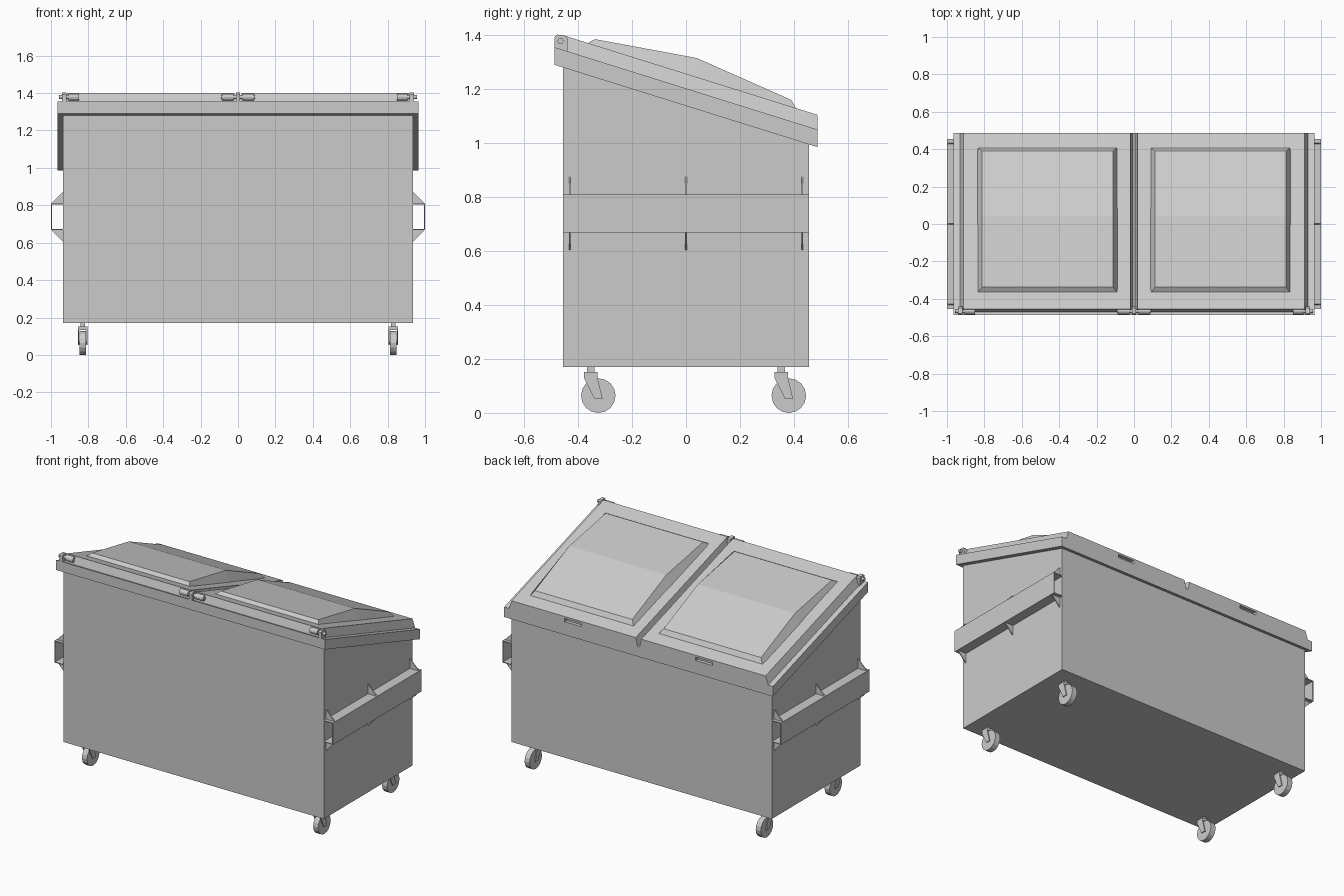
import bpy, bmesh, math

if "Cube" in bpy.data.objects:
    bpy.data.objects.remove(bpy.data.objects["Cube"])

SLOPE = -0.313          # fall of the sloping top, front to back


def finish(name, bm):
    bmesh.ops.recalc_face_normals(bm, faces=bm.faces)
    me = bpy.data.meshes.new(name)
    bm.to_mesh(me)
    bm.free()
    ob = bpy.data.objects.new(name, me)
    bpy.context.collection.objects.link(ob)
    return ob


def loft(name, rings):
    """Closed solid through rings of equal point count."""
    bm = bmesh.new()
    vs = [[bm.verts.new(p) for p in r] for r in rings]
    n = len(vs[0])
    for a, b in zip(vs, vs[1:]):
        for i in range(n):
            j = (i + 1) % n
            bm.faces.new((a[i], a[j], b[j], b[i]))
    bm.faces.new(vs[0])
    bm.faces.new(vs[-1])
    return finish(name, bm)


def prism_x(name, yz, x0, x1):
    return loft(name, [[(x, y, z) for y, z in yz] for x in (x0, x1)])


def prism_y(name, xz, y0, y1):
    return loft(name, [[(x, y, z) for x, z in xz] for y in (y0, y1)])


def circle(cy, cz, r, n):
    return [(cy + r * math.sin(2 * math.pi * i / n),
             cz - r * math.cos(2 * math.pi * i / n)) for i in range(n)]


def top(h, y):
    return h + SLOPE * y


# Bin body and sloping rim
prism_x("body", [(-0.455, 0.17), (0.455, 0.17), (0.455, top(1.16, 0.455)),
                 (-0.455, top(1.16, -0.455))], -0.935, 0.935)
Y = 0.487
prism_x("rim", [(-Y, top(1.1375, -Y)), (Y, top(1.1375, Y)),
                (Y, top(1.2025, Y)), (-Y, top(1.2025, -Y))], -0.965, 0.965)


def rect(x0, x1, y0, y1, h):
    return [(x, y, top(h, y)) for x, y in ((x0, y0), (x1, y0), (x1, y1), (x0, y1))]


for s, side in ((-1, "left"), (1, "right")):
    # Lid slab with tapered edges
    lid = loft(side + "_lid", [
        rect(s * 0.006, s * 0.932, -0.472, Y, 1.200),
        rect(s * 0.020, s * 0.912, -0.455, Y, 1.257)])

    # Grip slot in the back edge of the lid
    cut = prism_x(side + "_grip_cutter", [(0.465, 1.07), (0.51, 1.07),
                  (0.51, 1.092), (0.465, 1.092)], s * 0.47 - 0.06, s * 0.47 + 0.06)
    cut.hide_render = True
    cut.hide_viewport = True
    cut.display_type = 'WIRE'
    m = lid.modifiers.new("grip", 'BOOLEAN')
    m.operation = 'DIFFERENCE'
    m.object = cut

    # Raised panel, bent along its middle
    bm = bmesh.new()
    rows = []
    for y, yb, z in ((-0.337, -0.372, 1.385), (0.04, 0.04, 1.315), (0.39, 0.412, 1.16)):
        zb = top(1.25, yb)
        inset = 0.028
        rows.append([bm.verts.new(p) for p in (
            (s * 0.085, yb, zb), (s * (0.085 + inset), y, z),
            (s * (0.84 - inset), y, z), (s * 0.84, yb, zb))])
    for a, b in zip(rows, rows[1:]):
        for i in range(4):
            j = (i + 1) % 4
            bm.faces.new((a[i], a[j], b[j], b[i]))
    bm.faces.new(rows[0])
    bm.faces.new(rows[-1])
    finish(side + "_lid_panel", bm)

    # Outer hinge: bracket, pin and lid knuckle
    bracket = [(-Y, 1.34), (-0.44, 1.33), (-0.44, 1.39), (-0.448, 1.398),
               (-0.478, 1.402), (-Y, 1.393)]
    prism_x(side + "_hinge_bracket", bracket, s * 0.918, s * 0.94)
    prism_x(side + "_hinge_pin", circle(-0.465, 1.378, 0.011, 12), s * 0.85, s * 0.957)
    prism_x(side + "_hinge_knuckle", circle(-0.465, 1.378, 0.018, 12), s * 0.85, s * 0.905)
    prism_x(side + "_middle_knuckle", circle(-0.465, 1.378, 0.018, 12), s * 0.025, s * 0.085)

    # Fork channel on the side: open-ended C section
    prism_y(side + "_fork_channel", [(s * x, z) for x, z in (
        (0.93, 0.668), (1.0, 0.668), (1.0, 0.81), (0.93, 0.81),
        (0.93, 0.805), (0.995, 0.805), (0.995, 0.673), (0.93, 0.673))], -0.455, 0.455)
    for i, y in enumerate((-0.431, 0, 0.431)):
        for z, d, lab in ((0.809, 1, "upper"), (0.669, -1, "lower")):
            prism_y(f"{side}_{lab}_gusset_{i}", [
                (s * 0.93, z), (s * 0.998, z), (s * 0.93, z + d * 0.07)],
                y - 0.003, y + 0.003)

    # Swivel casters
    for y, end in ((-0.353, "front"), (0.353, "back")):
        tag = f"{side}_{end}_caster"
        x = s * 0.83
        cy, cz = y + 0.028, 0.064
        prism_x(tag + "_wheel", circle(cy, cz, 0.064, 16), x - 0.018, x + 0.018)
        prism_x(tag + "_axle", circle(cy, cz, 0.009, 8), x - 0.026, x + 0.026)
        prism_x(tag + "_crown", [(y - 0.025, 0.134), (y + 0.025, 0.134),
                                 (y + 0.025, 0.152), (y - 0.025, 0.152)], x - 0.026, x + 0.026)
        prism_x(tag + "_stem", [(y - 0.013, 0.15), (y + 0.013, 0.15),
                                (y + 0.013, 0.172), (y - 0.013, 0.172)], x - 0.011, x + 0.011)
        for d in (-1, 1):
            prism_x(f"{tag}_fork_{'inner' if d < 0 else 'outer'}", [
                (y - 0.025, 0.15), (y + 0.025, 0.15), (y + 0.025, 0.13),
                (y + 0.044, 0.052), (y + 0.014, 0.052), (y - 0.025, 0.13)],
                x + d * 0.02, x + d * 0.026)

# Shared middle hinge bracket and pin
prism_x("middle_hinge_bracket", bracket, -0.012, 0.012)
prism_x("middle_hinge_pin", circle(-0.465, 1.378, 0.011, 12), -0.09, 0.09)
